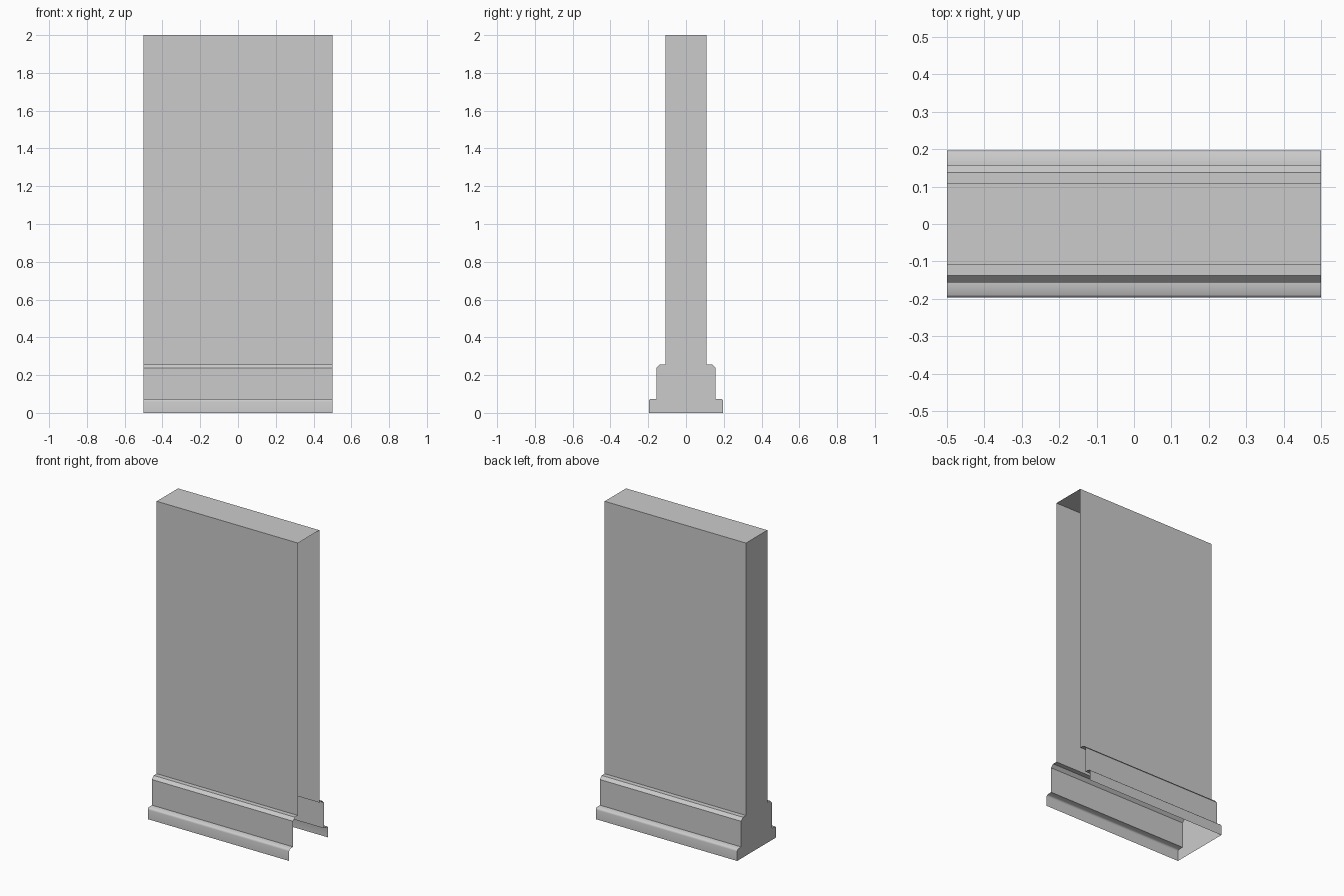
import bpy, bmesh, math

if "Cube" in bpy.data.objects:
    bpy.data.objects.remove(bpy.data.objects["Cube"])

# Half cross-section (y, z) from the floor up: plinth lip, skirting, wall
HALF = [(0.197, 0.0), (0.197, 0.06), (0.195, 0.068), (0.189, 0.073),
        (0.156, 0.074), (0.156, 0.238), (0.138, 0.257),
        (0.108, 0.257), (0.108, 2.0)]
profile = [(-y, z) for y, z in HALF] + HALF[::-1]
LEFT, RIGHT = -0.5, 0.5

bm = bmesh.new()
left = [bm.verts.new((LEFT, y, z)) for y, z in profile]
right = [bm.verts.new((RIGHT, y, z)) for y, z in profile]

# Shell swept along x, open underneath and at the right end
for i in range(len(profile) - 1):
    bm.faces.new((left[i], right[i], right[i + 1], left[i + 1]))

# Closed left end
bm.faces.new(left)
bm.normal_update()

mesh = bpy.data.meshes.new("wall_section")
bm.to_mesh(mesh)
bm.free()
wall = bpy.data.objects.new("wall_section", mesh)
bpy.context.collection.objects.link(wall)

# Soft plinth lip, crisp edges elsewhere
bpy.context.view_layer.objects.active = wall
wall.select_set(True)
bpy.ops.object.shade_smooth_by_angle(angle=math.radians(40))
